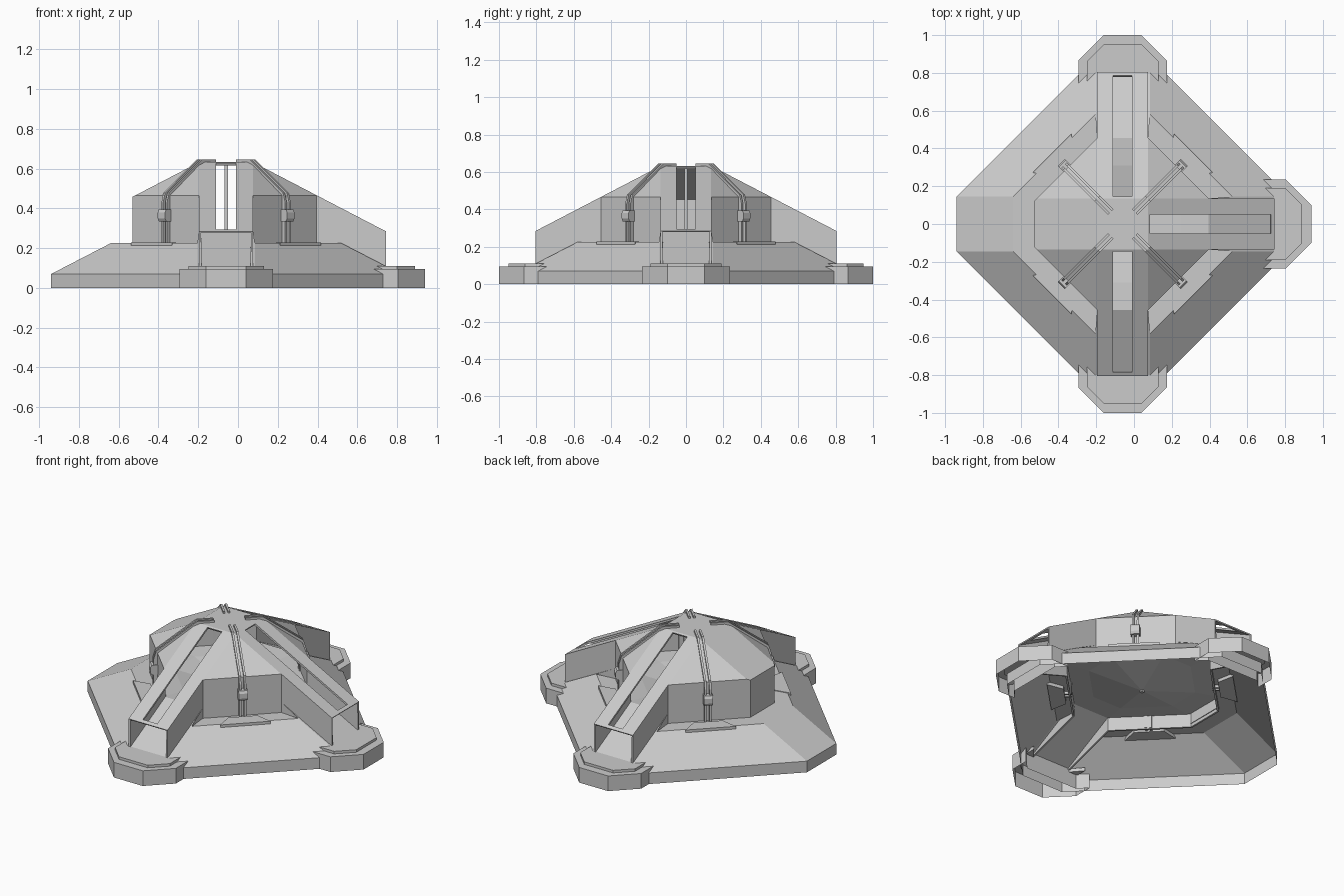
import bpy, bmesh, math
from mathutils import Matrix, Vector

if "Cube" in bpy.data.objects:
    bpy.data.objects.remove(bpy.data.objects["Cube"])

CX = -0.06                      # centre of the symmetric structure


def turn(deg):
    return Matrix.Translation((CX, 0, 0)) @ Matrix.Rotation(math.radians(deg), 4, 'Z')


def finish(name, bm, thickness=0):
    bmesh.ops.remove_doubles(bm, verts=bm.verts, dist=0.0005)
    bmesh.ops.recalc_face_normals(bm, faces=bm.faces)
    me = bpy.data.meshes.new(name)
    bm.to_mesh(me)
    bm.free()
    ob = bpy.data.objects.new(name, me)
    bpy.context.collection.objects.link(ob)
    if thickness:
        m = ob.modifiers.new("thickness", 'SOLIDIFY')
        m.thickness = thickness
        m.offset = -1
    return ob


def face(bm, deg, *pts):
    m = turn(deg)
    return bm.faces.new([bm.verts.new(m @ Vector(p)) for p in pts])


def prism(name, deg, pts, step, bottom=True):
    """Closed outline swept along a vector."""
    bm = bmesh.new()
    step = Vector(step)
    p = [Vector(q) for q in pts]
    for i in range(len(p)):
        j = (i + 1) % len(p)
        face(bm, deg, p[i], p[j], p[j] + step, p[i] + step)
    face(bm, deg, *[q + step for q in p])
    if bottom:
        face(bm, deg, *reversed(p))
    return finish(name, bm)


def rail(name, deg, profile, t0, t1):
    """Radial (r, z) profile with tangential width t0..t1."""
    return prism(name, deg, [(r, t0, z) for r, z in profile], (0, t1 - t0, 0))


W = 0.135                       # half width of the roof bands
E = 0.455                       # where the diagonal walls meet the bands
ARM, WING = 0.805, 0.47         # ends of long arms and of the short wing


def roof_z(u):
    return 0.284 + 0.52 * (ARM - u)


def ramp_z(u):
    return 0.07 + 0.517 * (0.88 - u)


# Sloped base skirt, open underneath
bm = bmesh.new()
for d in (0, 90, 180, 270):
    a, b, c = 0.145, 0.88, 0.58
    face(bm, d, (b, -a, 0), (b, a, 0), (b, a, .07), (b, -a, .07))
    face(bm, d, (b, a, 0), (a, b, 0), (a, b, .07), (b, a, .07))
    face(bm, d, (b, -a, .07), (b, a, .07), (c, a, .225), (c, -a, .225))
    face(bm, d, (b, a, .07), (a, b, .07), (a, c, .225), (c, a, .225))
    face(bm, d, (c, a, .225), (a, c, .225), (W, E, .225), (E, W, .225))
    if d == 180:
        face(bm, d, (c, -a, .225), (c, a, .225), (E, W, .225), (E, -W, .225))
    else:                       # ramp rises on inside each arm
        face(bm, d, (c, -a, .225), (c, a, .225), (E, W, ramp_z(E)), (E, -W, ramp_z(E)))
finish("base_skirt", bm)

# Faceted inner floor, dished in the middle
bm = bmesh.new()
zf = ramp_z(E)
for d in (0, 90, 180, 270):
    i, j = 0.31, 0.10
    face(bm, d, (E, -W, zf), (E, W, zf), (i, j, zf - .01), (i, -j, zf - .01))
    face(bm, d, (E, W, zf), (W, E, zf), (j, i, zf - .01), (i, j, zf - .01))
    face(bm, d, (i, -j, zf - .01), (i, j, zf - .01), (0, 0, .22))
    face(bm, d, (i, j, zf - .01), (j, i, zf - .01), (0, 0, .22))
finish("inner_floor", bm)

# Upper hall: square cap, four sloping bands, diagonal roof facets and walls
bm = bmesh.new()
zt, ze = roof_z(W), roof_z(E)
face(bm, 0, (W, W, zt), (-W, W, zt), (-W, -W, zt), (W, -W, zt))
for d in (0, 90, 180, 270):
    face(bm, d, (E, W, ze), (W, E, ze), (W, W, zt))
    face(bm, d, (E, W, .205), (W, E, .205), (W, E, ze), (E, W, ze))
    if d == 180:                # short closed wing
        zw = roof_z(WING)
        face(bm, d, (W, -W, zt), (E, -W, ze), (E, W, ze), (W, W, zt))
        face(bm, d, (E, -W, ze), (WING, -.12, zw), (WING, .12, zw), (E, W, ze))
        face(bm, d, (WING, -.12, .205), (WING, .12, .205), (WING, .12, zw), (WING, -.12, zw))
        for s in (-1, 1):
            face(bm, d, (E, s * W, .205), (WING, s * .12, .205), (WING, s * .12, zw), (E, s * W, ze))
        continue
    s0, s1, h = 0.145, 0.785, 0.05
    z0, z1, za = roof_z(s0), roof_z(s1), roof_z(ARM)
    face(bm, d, (W, -W, zt), (s0, -h, z0), (s0, h, z0), (W, W, zt))
    face(bm, d, (ARM, -W, za), (ARM, W, za), (s1, h, z1), (s1, -h, z1))
    for s in (-1, 1):
        face(bm, d, (W, s * W, zt), (E, s * W, ze), (ARM, s * W, za), (s1, s * h, z1), (s0, s * h, z0))
        face(bm, d, (E, s * W, .205), (ARM, s * W, .10), (ARM, s * W, za), (E, s * W, ze))
finish("upper_hall", bm, 0.012)

# Corner landing pads with a raised plate, at the ends of the three arms
for n, d in enumerate((0, 90, 270)):
    pad = [(.80, -.18), (.745, -.235), (.865, -.235), (1, -.10),
           (1, .10), (.865, .235), (.745, .235), (.80, .18)]
    prism(f"pad_{n}", d, [(u, v, 0) for u, v in pad], (0, 0, .095), bottom=False)
    plate = [(.80, -.13), (.73, -.19), (.86, -.19), (.95, -.10),
             (.95, .10), (.86, .19), (.73, .19), (.80, .13)]
    prism(f"pad_plate_{n}", d, [(u, v, .09) for u, v in plate], (0, 0, .021))

# Double rails running up the diagonal walls, with clamps and feet
profile = [(.44, .21), (.44, .43), (.425, .478), (.19, .645), (.09, .645),
           (.09, .62), (.18, .618), (.40, .455), (.40, .21)]
clamp = [(.41, .335), (.452, .335), (.46, .35), (.46, .38), (.452, .395), (.41, .395)]
for n in range(4):
    d = 45 + 90 * n
    for s in (-1, 1):
        rail(f"rail_{n}_{s}", d, profile, s * .014 - .006, s * .014 + .006)
    rail(f"clamp_{n}", d, clamp, -.026, .026)
    foot = [(.44, -.085), (.53, -.145), (.53, .145), (.44, .085)]
    prism(f"rail_foot_{n}", d, [(r, t, .205) for r, t in foot], (0, 0, .024))

# Slim post under the cap
prism("centre_post", 0, [(-.009, -.009, .21), (.009, -.009, .21), (.009, .009, .21), (-.009, .009, .21)],
      (0, 0, .415))
